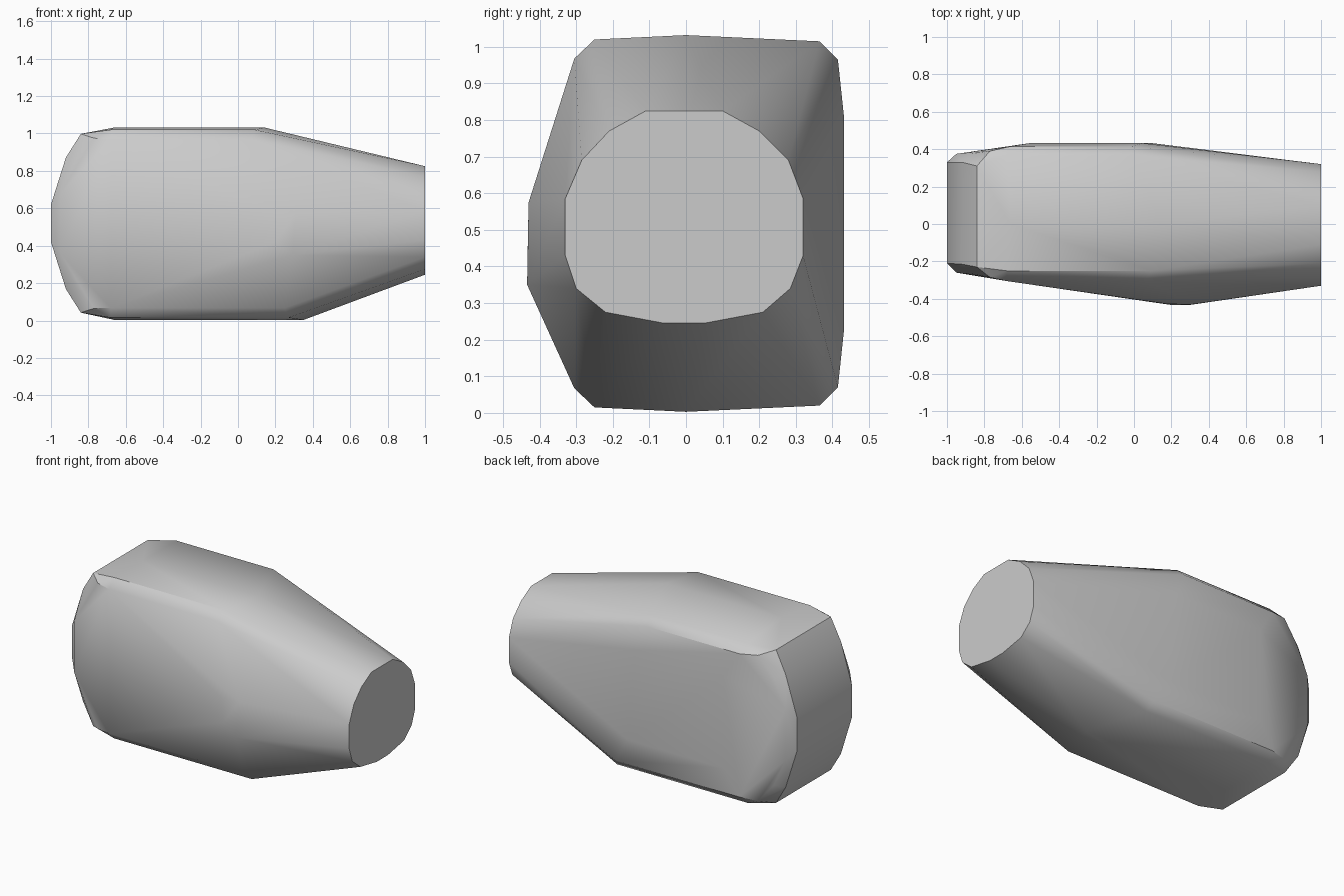
import bpy
import bmesh
import math

cube = bpy.data.objects.get("Cube")
if cube:
    bpy.data.objects.remove(cube, do_unlink=True)

# One plain grey for the whole body
grey = bpy.data.materials.new("mid_grey")
grey.use_nodes = True
colour = (0.6, 0.6, 0.6, 1)
grey.diffuse_color = colour
grey.node_tree.nodes["Principled BSDF"].inputs["Base Color"].default_value = colour

points = []

# Narrow rounded end cap: upper and lower half outlines (y, z)
cap_upper = [(-.33, .585), (-.285, .69), (-.21, .77), (-.11, .825),
             (.10, .825), (.20, .77), (.28, .69), (.32, .585)]
cap_lower = [(-.33, .43), (-.30, .34), (-.22, .275), (-.06, .245),
             (.05, .245), (.21, .275), (.285, .34), (.32, .43)]
points += [(1, y, z) for y, z in cap_upper + cap_lower]

# Bevelled long edges of the box: (x start, top x end, bottom x end, y, inset)
rails = [(-.68, .09, .27, -.25, .015), (-.68, .07, .25, -.305, .067),
         (-.66, .14, .35, 0, .003), (-.68, -.01, .22, .365, .02),
         (-.66, -.02, .20, .415, .07), (-.56, .05, .10, .432, .23)]
for start, top_end, bottom_end, y, inset in rails:
    points += [(start, y, 1.035 - inset), (top_end, y, 1.035 - inset),
               (start, y, inset), (bottom_end, y, inset)]

# Curved broad end: (x, half height, front y, back y)
end_rows = [(-1, .10, -.21, .33), (-.92, .352, -.215, .33),
            (-.84, .478, -.23, .31),
            (-.95, .16, -.26, .375), (-.87, .335, -.265, .375),
            (-.77, .455, -.285, .39)]
for x, half, front, back in end_rows:
    for z in (.52 - half, .52 + half):
        points += [(x, front, z), (x, back, z)]

# Bulge on the front side
points += [(.31, -.43, .575), (.29, -.434, .35), (.18, -.428, .57),
           (.20, -.433, .42)]

# Skin the outlines into a single faceted shell
bm = bmesh.new()
for p in points:
    bm.verts.new(p)
hull = bmesh.ops.convex_hull(bm, input=bm.verts)
loose = [v for v in bm.verts if not v.link_faces]
bmesh.ops.delete(bm, geom=loose, context='VERTS')
bmesh.ops.dissolve_limit(bm, angle_limit=math.radians(1),
                         verts=bm.verts, edges=bm.edges)
bmesh.ops.recalc_face_normals(bm, faces=bm.faces)
mesh = bpy.data.meshes.new("body_shell")
bm.to_mesh(mesh)
bm.free()
mesh.materials.append(grey)
body = bpy.data.objects.new("body_shell", mesh)
bpy.context.collection.objects.link(body)

# Soft facets with crisp end-cap edges
bpy.ops.object.select_all(action='DESELECT')
body.select_set(True)
bpy.context.view_layer.objects.active = body
bpy.ops.object.shade_smooth_by_angle(angle=math.radians(30))
